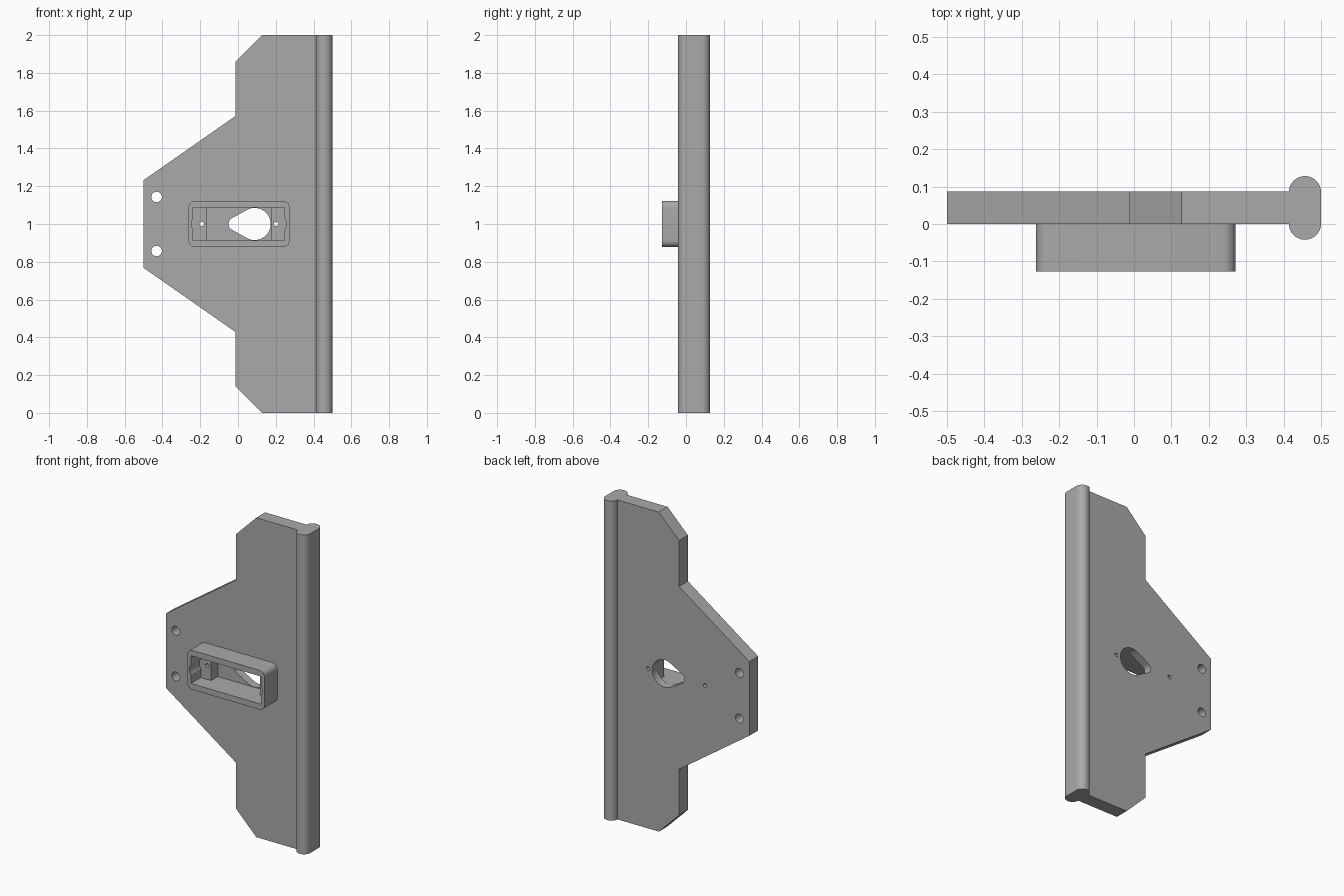
import bpy, bmesh
from math import sin, cos, acos, radians, degrees
from mathutils import Vector

if "Cube" in bpy.data.objects:
    bpy.data.objects.remove(bpy.data.objects["Cube"])

grey = bpy.data.materials.new("plain grey")
grey.use_nodes = True
grey.diffuse_color = (0.4, 0.4, 0.4, 1)
grey.node_tree.nodes["Principled BSDF"].inputs["Base Color"].default_value = (0.4, 0.4, 0.4, 1)

MID = 1.0        # mirror height of the part
BOX_X = 0.005    # centre of the housing
THICK = 0.087    # plate thickness


def arc(cx, cy, r, start, end, n=12):
    angles = [radians(start + (end - start) * i / n) for i in range(n + 1)]
    return [(cx + r * cos(a), cy + r * sin(a)) for a in angles]


def circle(cx, cy, r, n=32):
    return arc(cx, cy, r, 0, 360, n)[:-1]


def rect(cx, cy, hx, hy):
    return [(cx - hx, cy - hy), (cx + hx, cy - hy), (cx + hx, cy + hy), (cx - hx, cy + hy)]


def prism(name, outline, lo, hi, upright=False):
    """Extrude an outline along y, or along z when upright."""
    place = (lambda a, b: (a, b, lo)) if upright else (lambda a, b: (a, lo, b))
    step = Vector((0, 0, hi - lo)) if upright else Vector((0, hi - lo, 0))
    bm = bmesh.new()
    face = bm.faces.new([bm.verts.new(place(a, b)) for a, b in outline])
    grown = bmesh.ops.extrude_face_region(bm, geom=[face], use_keep_orig=True)
    verts = [v for v in grown["geom"] if isinstance(v, bmesh.types.BMVert)]
    bmesh.ops.translate(bm, verts=verts, vec=step)
    bmesh.ops.recalc_face_normals(bm, faces=bm.faces)
    mesh = bpy.data.meshes.new(name)
    bm.to_mesh(mesh)
    bm.free()
    mesh.materials.append(grey)
    obj = bpy.data.objects.new(name, mesh)
    bpy.context.collection.objects.link(obj)
    return obj


def activate(obj):
    bpy.ops.object.select_all(action='DESELECT')
    obj.select_set(True)
    bpy.context.view_layer.objects.active = obj


def combine(target, other, operation):
    mod = target.modifiers.new("combine", 'BOOLEAN')
    mod.operation, mod.solver, mod.object = operation, 'EXACT', other
    activate(target)
    bpy.ops.object.modifier_apply(modifier=mod.name)
    bpy.data.objects.remove(other)


# Mounting plate, lower half mirrored to the upper half
lower = [(-0.5, 0.768), (-0.013, 0.428), (-0.013, 0.14), (0.127, 0), (0.414, 0)]
upper = [(x, 2 * MID - z) for x, z in reversed(lower)]
plate = prism("mounting_plate", lower + upper, 0, THICK)

# Housing with rounded corners
hx, hz, r = 0.267, 0.123, 0.035
corners = [(1, 1, 0), (-1, 1, 90), (-1, -1, 180), (1, -1, 270)]
outline = []
for sx, sz, a in corners:
    outline += arc(BOX_X + sx * (hx - r), MID + sz * (hz - r), r, a, a + 90, 8)
housing = prism("housing", outline, -0.127, 0.02)
combine(plate, housing, 'UNION')

# Pocket with a rounded notch at each end, down to the screw ledges
screw, notch_r, pocket_x, pocket_z = 0.197, 0.055, 0.242, 0.0865
half = degrees(acos((pocket_x - screw) / notch_r))
pocket = []
for side, turn in ((1, 0), (-1, 180)):
    pocket.append((BOX_X + side * pocket_x, MID - side * pocket_z))
    pocket += arc(BOX_X + side * screw, MID, notch_r, turn - half, turn + half)
    pocket.append((BOX_X + side * pocket_x, MID + side * pocket_z))
combine(plate, prism("pocket_cutter", pocket, -0.2, -0.03), 'DIFFERENCE')

# Deeper tray between the ledges
combine(plate, prism("tray_cutter", rect(BOX_X, MID, 0.17, pocket_z), -0.06, 0.036), 'DIFFERENCE')

# Teardrop opening through the back
teardrop = arc(0.088, MID, 0.085, -120, 120, 36) + arc(-0.015, MID, 0.035, 120, 240, 14)
combine(plate, prism("opening_cutter", teardrop, 0.01, 0.2), 'DIFFERENCE')

# Screw holes and mounting holes
holes = [(BOX_X + s * screw, MID, 0.012) for s in (-1, 1)]
holes += [(-0.431, MID + s * 0.143, 0.028) for s in (-1, 1)]
for x, z, radius in holes:
    combine(plate, prism("hole_cutter", circle(x, z, radius), -0.1, 0.2), 'DIFFERENCE')

# Rail with a rounded front and back
profile = arc(0.457, 0.085, 0.043, 0, 180, 24) + arc(0.457, 0.001, 0.043, 180, 360, 24)
rail = prism("edge_rail", profile, 0, 2, upright=True)

for obj in (plate, rail):
    activate(obj)
    bpy.ops.object.shade_smooth_by_angle(angle=radians(30))
